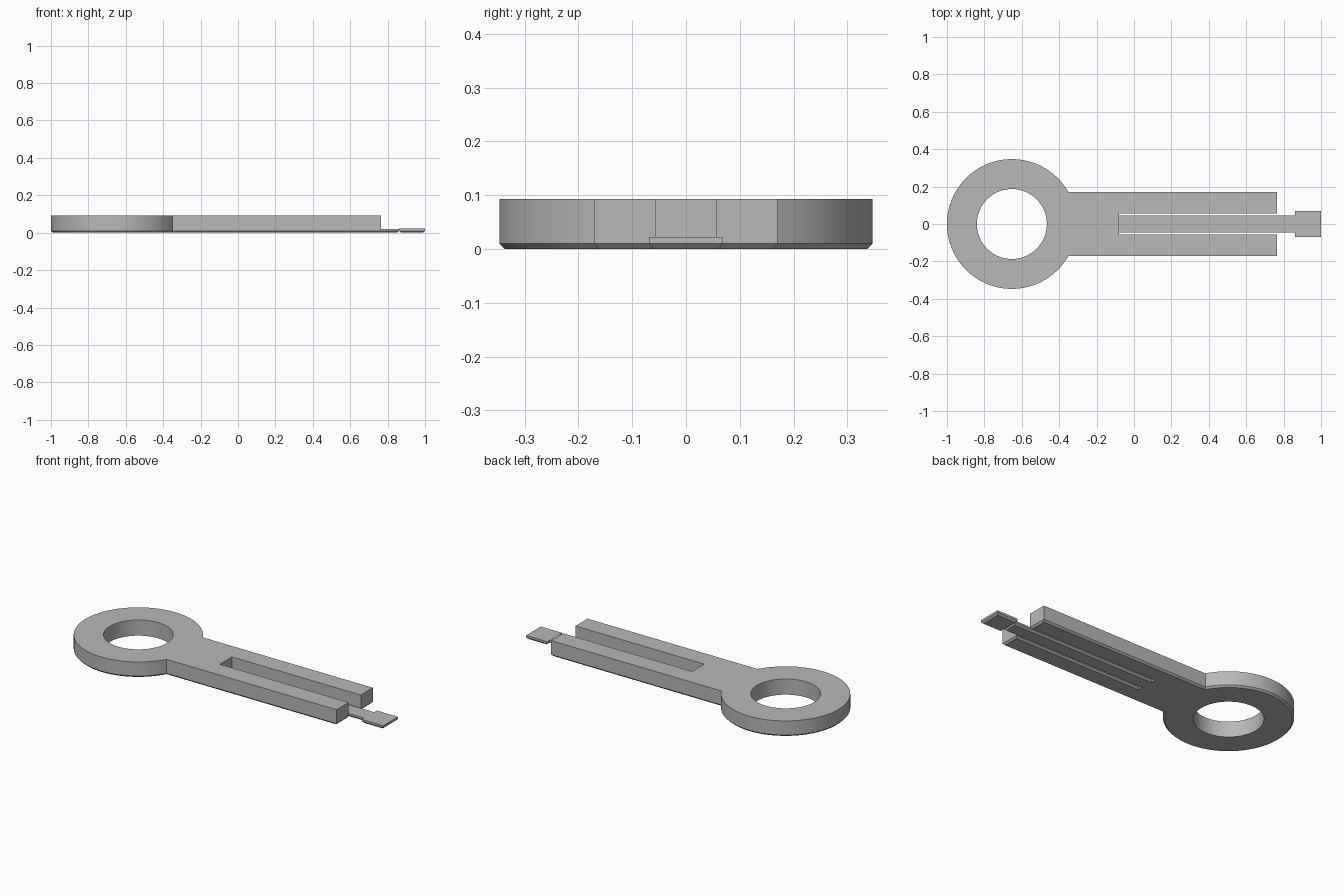
import bpy, bmesh
from math import asin, cos, sin, pi, radians
from mathutils import Vector

cube = bpy.data.objects.get("Cube")
if cube:
    bpy.data.objects.remove(cube, do_unlink=True)

grey = bpy.data.materials.new("light grey")
grey.use_nodes = True
colour = (0.48, 0.48, 0.48, 1)
grey.diffuse_color = colour
grey.node_tree.nodes["Principled BSDF"].inputs["Base Color"].default_value = colour

CHAMFER = 0.01
RING_X, RING_R, HOLE_R = -0.653, 0.347, 0.187
ARM_Y, ARM_END = 0.17, 0.765
SLOT_Y, SLOT_X = 0.057, -0.08


def inset(points, d):
    """Move a counter-clockwise outline inwards by d with mitred corners."""
    result = []
    for i, p in enumerate(points):
        a = (p - points[i - 1]).normalized()
        b = (points[(i + 1) % len(points)] - p).normalized()
        n1, n2 = Vector((-a.y, a.x)), Vector((-b.y, b.x))
        result.append(p + (n1 + n2) * d / (1 + n1.dot(n2)))
    return result


def chamfered_plate(name, outline, height):
    """Extrude an outline upwards, with a chamfer round the bottom."""
    outline = [Vector(p) for p in outline]
    bm = bmesh.new()
    levels = ((inset(outline, CHAMFER), 0), (outline, CHAMFER), (outline, height))
    loops = [[bm.verts.new((p.x, p.y, z)) for p in pts] for pts, z in levels]
    bm.faces.new(loops[0][::-1])
    bm.faces.new(loops[-1])
    for low, high in zip(loops, loops[1:]):
        for i in range(len(low)):
            bm.faces.new((low[i - 1], low[i], high[i], high[i - 1]))
    bmesh.ops.recalc_face_normals(bm, faces=bm.faces)
    mesh = bpy.data.meshes.new(name)
    bm.to_mesh(mesh)
    bm.free()
    mesh.materials.append(grey)
    obj = bpy.data.objects.new(name, mesh)
    bpy.context.collection.objects.link(obj)
    return obj


def rectangle(x0, x1, y):
    return [(x0, -y), (x1, -y), (x1, y), (x0, y)]


# Body outline: round head running into a slotted two-pronged shank
start = asin(ARM_Y / RING_R)
steps = 72
outline = []
for i in range(steps + 1):
    a = start + (2 * pi - 2 * start) * i / steps
    outline.append((RING_X + RING_R * cos(a), RING_R * sin(a)))
outline += [(ARM_END, -ARM_Y), (ARM_END, -SLOT_Y), (SLOT_X, -SLOT_Y),
            (SLOT_X, SLOT_Y), (ARM_END, SLOT_Y), (ARM_END, ARM_Y)]
body = chamfered_plate("ring_and_shank", outline, 0.093)

# Round hole through the head
bpy.ops.mesh.primitive_cylinder_add(vertices=72, radius=HOLE_R, depth=1,
                                    location=(RING_X, 0, 0))
cutter = bpy.context.object
cutter.name = "hole_cutter"
cutter.hide_render = True
cutter.data.materials.append(grey)
hole = body.modifiers.new("hole", 'BOOLEAN')
hole.object = cutter
hole.operation = 'DIFFERENCE'
hole.solver = 'EXACT'
bpy.ops.object.select_all(action='DESELECT')
body.select_set(True)
bpy.context.view_layer.objects.active = body
bpy.ops.object.modifier_apply(modifier=hole.name)
bpy.data.objects.remove(cutter, do_unlink=True)
bpy.ops.object.shade_smooth_by_angle(angle=radians(25))

# Thin spring tongue in the slot, with a wider tab at its end
chamfered_plate("spring_tongue", rectangle(SLOT_X - 0.03, 0.861, 0.046), 0.021)
chamfered_plate("end_tab", rectangle(0.861, 1.0, 0.069), 0.022)
